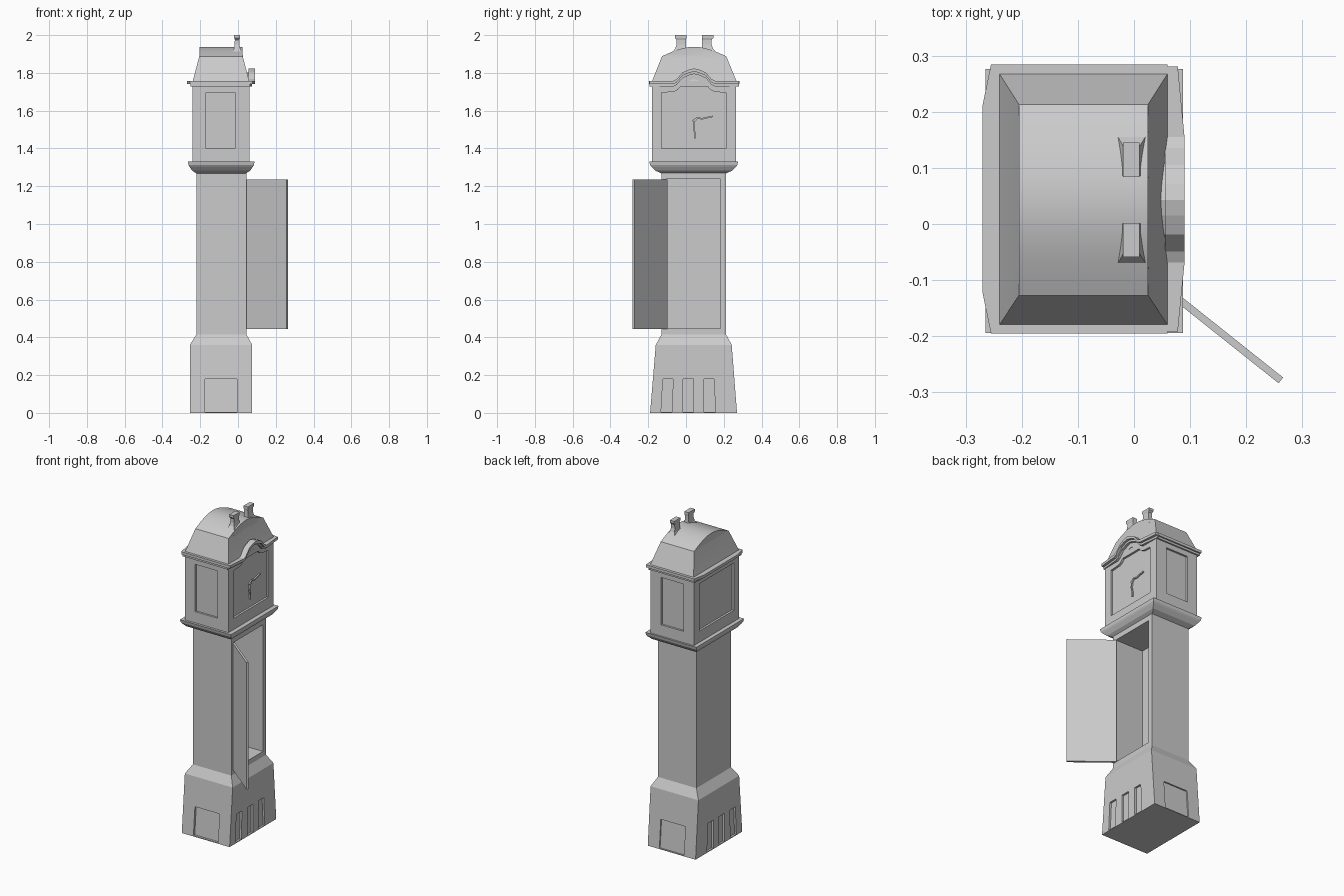
import bpy, bmesh, math
from mathutils import Vector

if "Cube" in bpy.data.objects:
    bpy.data.objects.remove(bpy.data.objects["Cube"])

CY = 0.043  # middle of the clock case in y


def make(name, verts, faces):
    bm = bmesh.new()
    vs = [bm.verts.new(v) for v in verts]
    for f in faces:
        bm.faces.new([vs[i] for i in f])
    bmesh.ops.recalc_face_normals(bm, faces=bm.faces)
    me = bpy.data.meshes.new(name)
    bm.to_mesh(me)
    bm.free()
    ob = bpy.data.objects.new(name, me)
    bpy.context.collection.objects.link(ob)
    return ob


def skin(name, rings):
    """Closed solid through rings of equal point count."""
    n = len(rings[0])
    verts = [p for r in rings for p in r]
    faces = [list(range(n)), list(range(len(verts) - n, len(verts)))]
    for k in range(len(rings) - 1):
        for i in range(n):
            j = (i + 1) % n
            faces.append([k * n + i, k * n + j, (k + 1) * n + j, (k + 1) * n + i])
    return make(name, verts, faces)


def loft(name, *rects):
    """Stack of rectangles (x0, x1, y0, y1, z)."""
    return skin(name, [[(a, c, z), (b, c, z), (b, d, z), (a, d, z)] for a, b, c, d, z in rects])


def box(name, x0, x1, y0, y1, z0, z1):
    return loft(name, (x0, x1, y0, y1, z0), (x0, x1, y0, y1, z1))


def prism(name, x0, x1, pts):
    """(y, z) outline extruded along x."""
    return skin(name, [[(x, y, z) for y, z in pts] for x in (x0, x1)])


def cut(ob, cutters):
    for c in cutters:
        m = ob.modifiers.new("cut", 'BOOLEAN')
        m.operation, m.solver, m.object = 'DIFFERENCE', 'EXACT', c
    dg = bpy.context.evaluated_depsgraph_get()
    dg.update()
    me = bpy.data.meshes.new_from_object(ob.evaluated_get(dg))
    ob.modifiers.clear()
    ob.data = me


def discard(cutters):
    for c in cutters:
        bpy.data.objects.remove(c)


# plinth with slots front and back, and a panel on each side
plinth = loft("plinth", (-.255, .075, -.19, .27, 0), (-.255, .075, -.16, .242, .36),
              (-.22, .045, -.13, .212, .415))
cutters = []
for b0, b1, t0, t1 in ((-.132, -.075, -.122, -.068), (-.015, .04, -.015, .04), (.095, .157, .095, .147)):
    for x0, x1 in ((.063, .1), (-.28, -.243)):
        cutters.append(loft("slot_cutter", (x0, x1, b0, b1, .005), (x0, x1, t0, t1, .18)))
for s in (-1, 1):
    def panel(y, z):
        e = sorted((CY + s * (y - .01), CY + s * .3))
        return (-.175, -.005, e[0], e[1], z)
    cutters.append(loft("panel_cutter", panel(.229, .005), panel(.2145, .18)))
cut(plinth, cutters)
discard(cutters)

# trunk with its open compartment
trunk = box("trunk", -.22, .045, -.13, .212, .41, 1.275)
cutters = [box("compartment_cutter", -.15, .1, -.105, .182, .447, 1.237)]
cut(trunk, cutters)
discard(cutters)

# open trunk door, swung about its hinge
door = box("trunk_door", 0, .282, -.013, 0, .445, 1.235)
door.location = (.045, -.098, 0)
door.rotation_euler = (0, 0, math.atan2(-.175, .22))

# flared moulding below the hood
loft("lower_cornice", *[(-.22 - e, .042 + e, -.13 - 1.42 * e, .212 + 1.42 * e, z) for e, z in
                        ((0, 1.268), (.022, 1.282), (.037, 1.303), (.042, 1.312), (.045, 1.33))])

# arch shape shared by hood front, dial recess and moulding
half_arch = [(.112, 0), (.092, .010), (.062, .045), (.028, .060)]


def arch(z, grow=0):
    h = [(w + grow, z + d) for w, d in half_arch]
    return [(CY - w, d) for w, d in h] + [(CY, z + .067)] + [(CY + w, d) for w, d in reversed(h)]


# hood with arched dial recess, back panel and side panels
hood = box("hood", -.24, .06, -.18, .266, 1.33, 1.745)
tympanum = prism("hood_arch_wall", .04, .06, arch(1.735))
cutters = [prism("dial_cutter", .047, .1,
                 [(-.13, 1.40), (-.13, 1.695)] + arch(1.70, -.005) + [(.212, 1.695), (.212, 1.40)]),
           box("back_panel_cutter", -.3, -.227, -.13, .212, 1.40, 1.695)]
cut(tympanum, cutters[:1])
cutters += [box("side_cutter", -.17, -.015, y0, y1, 1.40, 1.695)
            for y0, y1 in ((-.3, -.168), (.254, .4))]
cut(hood, cutters)
discard(cutters)


# clock hands
def hand(name, path, width):
    left, right = [], []
    for i, p in enumerate(path):
        a, b = path[max(i - 1, 0)], path[min(i + 1, len(path) - 1)]
        d = (Vector(b) - Vector(a)).normalized()
        n = Vector((-d.y, d.x)) * width / 2
        left.append(tuple(Vector(p) + n))
        right.append(tuple(Vector(p) - n))
    prism(name, .047, .055, left + right[::-1])


hand("minute_hand", [(.035, 1.545), (.06, 1.562), (.085, 1.557), (.11, 1.563), (.142, 1.57)], .008)
hand("hour_hand", [(.06, 1.562), (.043, 1.54), (.04, 1.51), (.046, 1.485), (.047, 1.452)], .008)

# upper cornice: slightly bowed slab, recessed lower step, arched front strip
outline = [(-.27, -.122), (-.255, -.195), (.06, -.195), (.06, .284), (-.255, .284), (-.27, .211)]
skin("upper_cornice", [[(x, y, z) for x, y in outline] for z in (1.74, 1.757)])
box("upper_cornice_step", -.252, .06, -.188, .275, 1.727, 1.742)
for name, x1, lo, hi in (("arched_moulding", .09, 1.74, 1.757), ("arched_moulding_step", .075, 1.727, 1.742)):
    top = [(-.192, hi)] + arch(hi) + [(.281, hi)]
    low = [(-.192, lo)] + arch(lo) + [(.281, lo)]
    n = len(top)
    xs = [x1 - .012] + [x1] * (n - 2) + [x1 - .012]
    skin(name, [[(.055, *low[i]), (xs[i], *low[i]), (xs[i], *top[i]), (.055, *top[i])] for i in range(n)])

# domed roof with sloping sides
N = 12
ridge = []
for i in range(N + 1):
    t = -1 + 2 * i / N
    ridge.append((CY + .17 * t, 1.888 + .05 * math.cos(t * math.pi / 2)))
verts = [(-.205, y, z) for y, z in ridge] + [(.025, y, z) for y, z in ridge]
verts += [(-.24, -.18, 1.755), (-.24, .268, 1.755), (.06, .268, 1.755), (.06, -.18, 1.755)]
M = N + 1
a, b, c, d = range(2 * M, 2 * M + 4)
faces = [[i, i + 1, M + i + 1, M + i] for i in range(N)]
faces += [[0, N, b, a], [M, M + N, c, d], list(range(M)), list(range(M, 2 * M)),
          [0, M, d, a], [N, M + N, c, b], [a, b, c, d]]
roof = make("roof", verts, faces)
bpy.context.view_layer.objects.active = roof
roof.select_set(True)
bpy.ops.object.shade_smooth_by_angle(angle=math.radians(20))

# pair of horns on the front edge of the roof
for side in ("left", "right"):
    rects = []
    for x0, x1, y0, y1, z in ((-.032, .027, -.08, .003, 1.88), (-.030, .022, -.072, .002, 1.91),
                              (-.021, .012, -.056, .001, 1.93), (-.018, .008, -.050, 0, 1.95),
                              (-.017, .007, -.050, 0, 1.975), (-.020, .010, -.059, .002, 1.985),
                              (-.020, .010, -.059, .002, 2.0)):
        if side == "right":
            y0, y1 = 2 * CY - y1, 2 * CY - y0
        rects.append((x0, x1, y0, y1, z))
    loft(side + "_horn", *rects)
